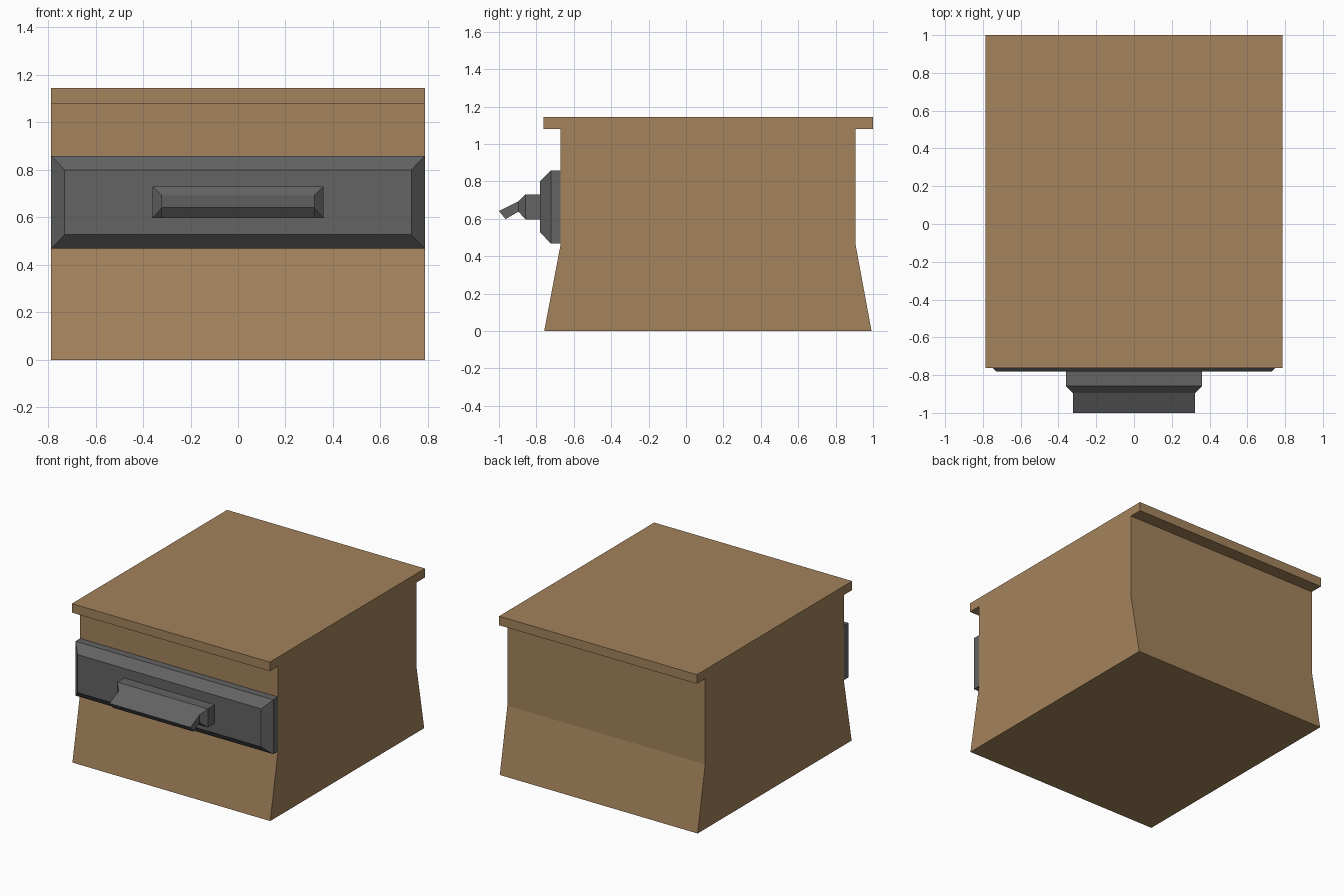
import bpy, bmesh

if "Cube" in bpy.data.objects:
    bpy.data.objects.remove(bpy.data.objects["Cube"])


def material(name, color):
    m = bpy.data.materials.new(name)
    m.diffuse_color = (*color, 1)
    m.use_nodes = True
    m.node_tree.nodes["Principled BSDF"].inputs["Base Color"].default_value = m.diffuse_color
    return m


wood = material("brown wood", (0.37, 0.225, 0.107))
metal = material("dark grey metal", (0.125, 0.125, 0.125))


def finish(name, bm, mat):
    bmesh.ops.recalc_face_normals(bm, faces=bm.faces)
    mesh = bpy.data.meshes.new(name)
    bm.to_mesh(mesh)
    bm.free()
    mesh.materials.append(mat)
    bpy.context.collection.objects.link(bpy.data.objects.new(name, mesh))


def extrude_profile(name, profile, half, mat):
    """Closed (y, z) profile extruded across x."""
    bm = bmesh.new()
    face = bm.faces.new([bm.verts.new((-half, y, z)) for y, z in profile])
    new = bmesh.ops.extrude_face_region(bm, geom=[face])["geom"]
    verts = [v for v in new if isinstance(v, bmesh.types.BMVert)]
    bmesh.ops.translate(bm, verts=verts, vec=(2 * half, 0, 0))
    finish(name, bm, mat)


def loft(name, rings, mat):
    """Four-cornered rings (half width, bottom (y, z), top (y, z)) joined in order."""
    bm = bmesh.new()
    loops = []
    for w, (yb, zb), (yt, zt) in rings:
        corners = [(-w, yb, zb), (w, yb, zb), (w, yt, zt), (-w, yt, zt)]
        loops.append([bm.verts.new(c) for c in corners])
    for a, b in zip(loops, loops[1:]):
        for i in range(4):
            j = (i + 1) % 4
            bm.faces.new((a[i], a[j], b[j], b[i]))
    bm.faces.new(loops[0])
    bm.faces.new(loops[-1])
    finish(name, bm, mat)


# Cabinet body with flared base and overhanging top
extrude_profile("cabinet_body", [
    (-0.758, 0), (-0.67, 0.465), (-0.67, 1.08), (-0.763, 1.08), (-0.763, 1.145),
    (1.0, 1.145), (1.0, 1.08), (0.906, 1.08), (0.906, 0.465), (0.992, 0)], 0.787, wood)

# Bevelled drawer front
loft("drawer_front", [
    (0.787, (-0.67, 0.468), (-0.67, 0.859)),
    (0.787, (-0.723, 0.468), (-0.723, 0.859)),
    (0.73, (-0.78, 0.527), (-0.78, 0.80))], metal)

# Handle: block, tapered neck and drooping lip
loft("drawer_handle", [
    (0.361, (-0.78, 0.597), (-0.78, 0.731)),
    (0.361, (-0.858, 0.597), (-0.858, 0.731)),
    (0.322, (-0.896, 0.638), (-0.896, 0.693)),
    (0.322, (-0.965, 0.598), (-1.0, 0.642))], metal)
